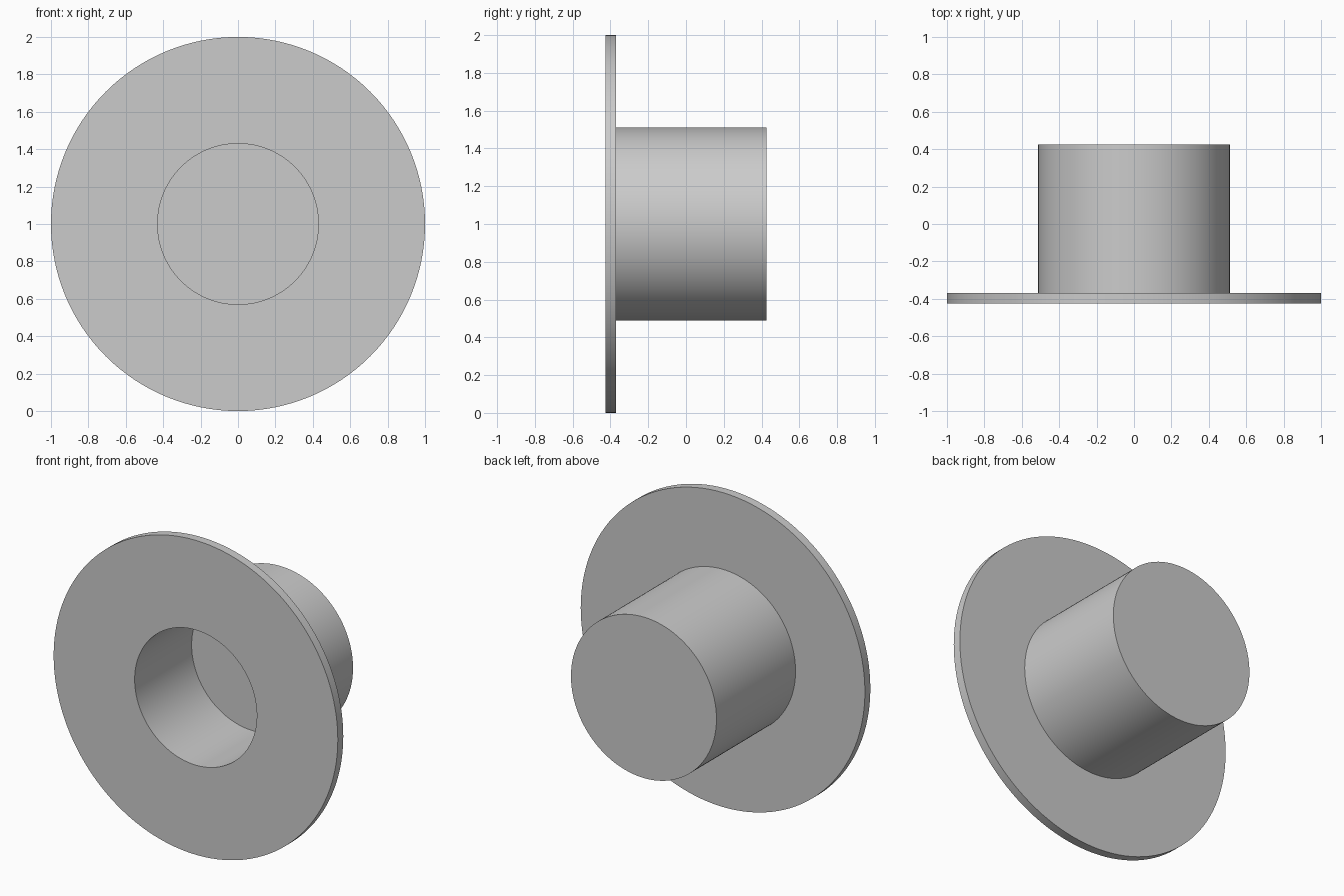
import bpy
import bmesh
from math import radians, tau
from mathutils import Vector

cube = bpy.data.objects.get("Cube")
if cube:
    bpy.data.objects.remove(cube, do_unlink=True)

# Plain grey material
grey = bpy.data.materials.new("plain grey")
grey.use_nodes = True
colour = (0.6, 0.6, 0.6, 1)
grey.diffuse_color = colour
grey.node_tree.nodes["Principled BSDF"].inputs["Base Color"].default_value = colour

FRONT, BACK = -0.425, 0.425
FLANGE_BACK = -0.37
BORE_FLOOR = 0.148
FLANGE_R, HUB_R, BORE_R = 1.0, 0.512, 0.43

# Half section as (radius, y): bore floor, bore, flange, hub, closed back
profile = [
    (0, BORE_FLOOR), (BORE_R, BORE_FLOOR), (BORE_R, FRONT),
    (FLANGE_R, FRONT), (FLANGE_R, FLANGE_BACK),
    (HUB_R, FLANGE_BACK), (HUB_R, BACK), (0, BACK),
]

# Turn the section about the y axis
bm = bmesh.new()
verts = [bm.verts.new((r, y, 1)) for r, y in profile]
edges = [bm.edges.new(pair) for pair in zip(verts, verts[1:])]
bmesh.ops.spin(bm, geom=verts + edges, cent=Vector((0, 0, 1)), axis=Vector((0, 1, 0)),
               angle=tau, steps=128, use_merge=False)
bmesh.ops.remove_doubles(bm, verts=bm.verts, dist=0.0001)
bmesh.ops.recalc_face_normals(bm, faces=bm.faces)
mesh = bpy.data.meshes.new("flanged_hub")
bm.to_mesh(mesh)
bm.free()
mesh.materials.append(grey)

hub = bpy.data.objects.new("flanged_hub", mesh)
bpy.context.collection.objects.link(hub)
bpy.ops.object.select_all(action="DESELECT")
hub.select_set(True)
bpy.context.view_layer.objects.active = hub
bpy.ops.object.shade_smooth_by_angle(angle=radians(30))
